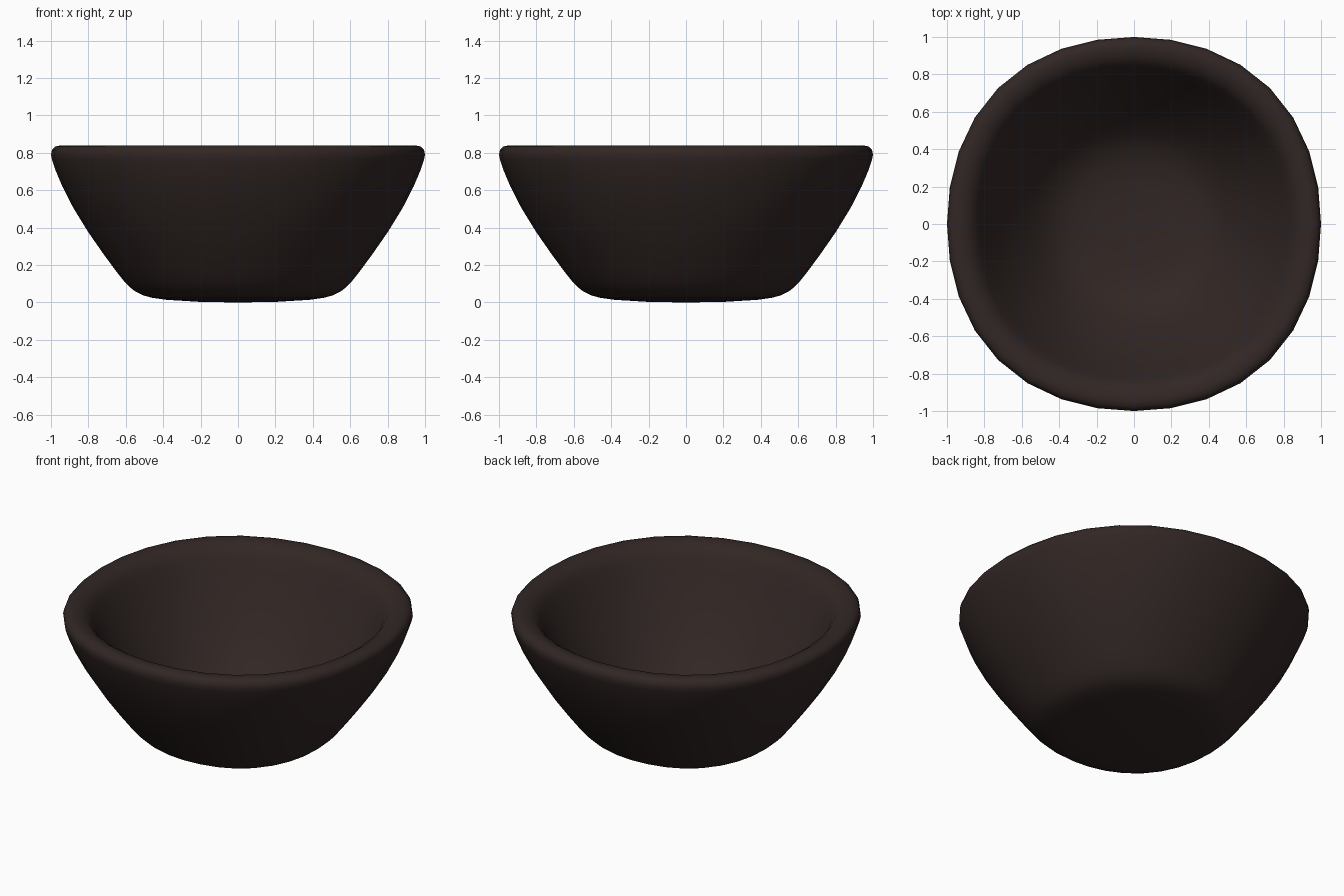
import bpy, bmesh, math

if "Cube" in bpy.data.objects:
    bpy.data.objects.remove(bpy.data.objects["Cube"])

# Bowl cross-section (radius, height): outside from base to rim, then inside to floor
PROFILE = [
    (0.0, 0.0), (0.2, 0.003), (0.38, 0.014), (0.46, 0.025), (0.51, 0.039), (0.55, 0.059),
    (0.58, 0.083), (0.61, 0.115), (0.65, 0.165), (0.72, 0.26), (0.80, 0.375), (0.88, 0.505),
    (0.94, 0.622), (0.975, 0.705), (0.994, 0.762), (1.0, 0.79), (0.995, 0.815),
    (0.977, 0.834), (0.945, 0.84), (0.90, 0.83), (0.862, 0.805), (0.835, 0.767),
    (0.80, 0.70), (0.75, 0.61), (0.69, 0.51), (0.62, 0.41), (0.55, 0.32),
    (0.48, 0.247), (0.41, 0.197), (0.33, 0.166), (0.22, 0.150), (0.10, 0.143), (0.0, 0.142),
]
SEGMENTS = 32

# Lathe the profile into a closed bowl
bm = bmesh.new()
verts = [bm.verts.new((r, 0, z)) for r, z in PROFILE]
edges = [bm.edges.new(pair) for pair in zip(verts, verts[1:])]
bmesh.ops.spin(bm, geom=verts + edges, cent=(0, 0, 0), axis=(0, 0, 1),
               angle=math.tau, steps=SEGMENTS, use_merge=False)
bmesh.ops.remove_doubles(bm, verts=bm.verts[:], dist=1e-4)
bmesh.ops.dissolve_degenerate(bm, edges=bm.edges[:], dist=1e-5)

# The plan is slightly squared: swell the diagonals
for v in bm.verts:
    swell = 1 + 0.014 * (1 - math.cos(4 * math.atan2(v.co.y, v.co.x)))
    v.co.x *= swell
    v.co.y *= swell

bmesh.ops.recalc_face_normals(bm, faces=bm.faces[:])
for face in bm.faces:
    face.smooth = True

mesh = bpy.data.meshes.new("bowl")
bm.to_mesh(mesh)
bm.free()
bowl = bpy.data.objects.new("bowl", mesh)
bpy.context.collection.objects.link(bowl)

# Dark brown clay
clay = bpy.data.materials.new("dark_clay")
clay.diffuse_color = (0.031, 0.02, 0.018, 1)
clay.use_nodes = True
clay.node_tree.nodes["Principled BSDF"].inputs["Base Color"].default_value = clay.diffuse_color
mesh.materials.append(clay)
